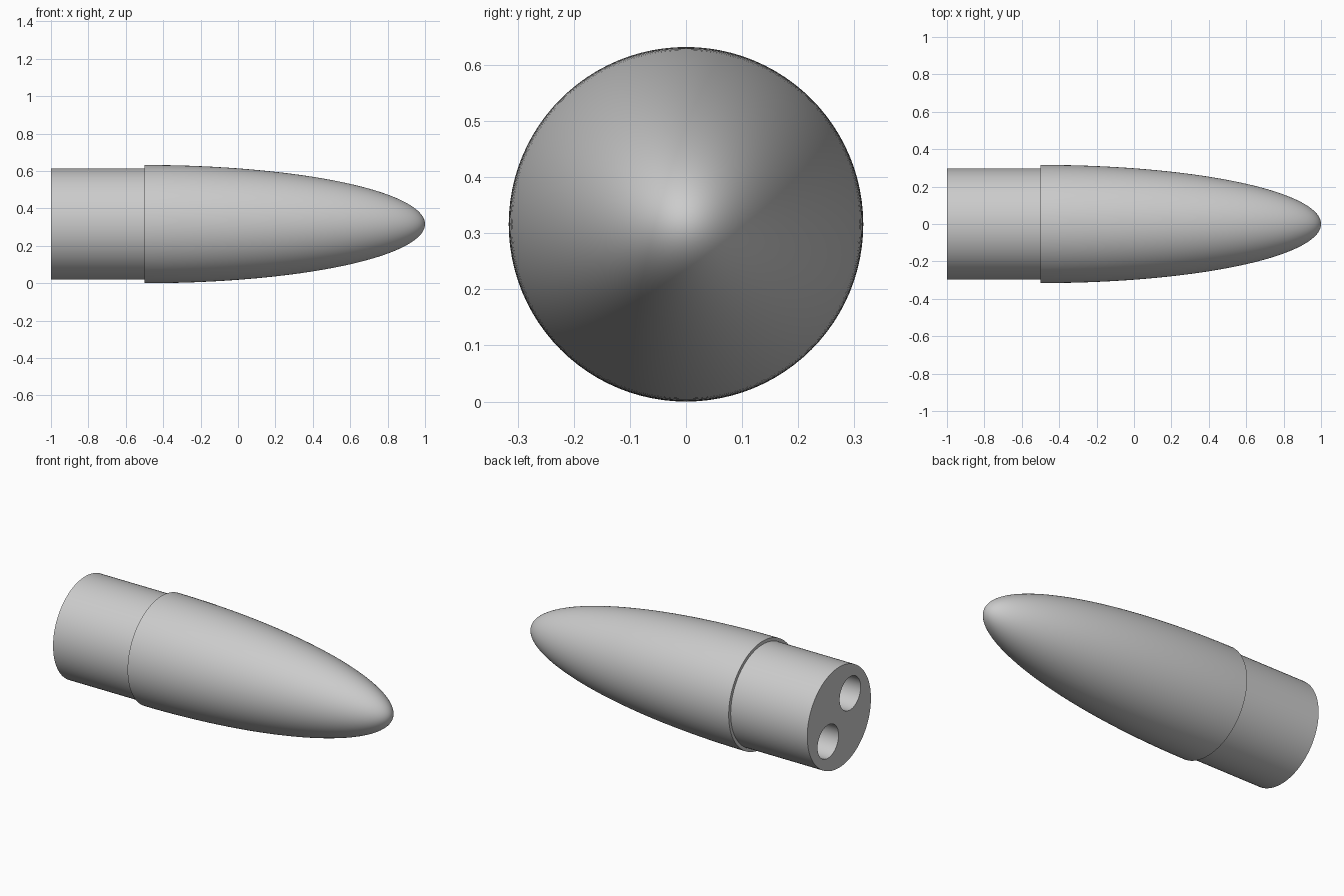
import bpy, bmesh, math
from mathutils import Matrix

cube = bpy.data.objects.get("Cube")
if cube:
    bpy.data.objects.remove(cube, do_unlink=True)

AXIS_Z = 0.316     # height of the long axis
NOSE_R = 0.316
NOSE_LEN = 1.5
STEP_X = -0.5      # where nose meets shoulder
SHOULDER_R = 0.297
HOLE_R = 0.098

grey = bpy.data.materials.new("plain grey")
grey.use_nodes = True
grey.diffuse_color = (0.6, 0.6, 0.6, 1)
grey.node_tree.nodes["Principled BSDF"].inputs["Base Color"].default_value = (0.6, 0.6, 0.6, 1)


def rod(name, radius, x0, x1, y=0, z=AXIS_Z, sides=96):
    """Closed cylinder along x."""
    bpy.ops.mesh.primitive_cylinder_add(
        vertices=sides, radius=radius, depth=x1 - x0,
        location=((x0 + x1) / 2, y, z), rotation=(0, math.pi / 2, 0))
    obj = bpy.context.object
    obj.name = name
    return obj


def finish(obj):
    bpy.ops.object.select_all(action='DESELECT')
    obj.select_set(True)
    bpy.context.view_layer.objects.active = obj
    if not obj.data.materials:
        obj.data.materials.append(grey)
    bpy.ops.object.shade_smooth_by_angle(angle=math.radians(35))


# Nose: half an ellipse spun around the long axis, closed at the back
bm = bmesh.new()
steps = 48
profile = [bm.verts.new((0, 0, 0))]
for i in range(steps + 1):
    a = math.pi / 2 * i / steps
    profile.append(bm.verts.new((NOSE_LEN * math.sin(a), 0, NOSE_R * math.cos(a))))
edges = [bm.edges.new(pair) for pair in zip(profile, profile[1:])]
bmesh.ops.spin(bm, geom=profile + edges, cent=(0, 0, 0), axis=(1, 0, 0),
               angle=2 * math.pi, steps=96)
bmesh.ops.remove_doubles(bm, verts=bm.verts, dist=0.0001)
bmesh.ops.recalc_face_normals(bm, faces=bm.faces)
bmesh.ops.transform(bm, matrix=Matrix.Translation((STEP_X, 0, AXIS_Z)), verts=bm.verts)
mesh = bpy.data.meshes.new("nose_cone")
bm.to_mesh(mesh)
bm.free()
nose = bpy.data.objects.new("nose_cone", mesh)
bpy.context.collection.objects.link(nose)
finish(nose)

# Shoulder: narrower cylinder with two diagonal bores
shoulder = rod("shoulder", SHOULDER_R, -1, STEP_X)
shoulder.data.materials.append(grey)
for side in (-1, 1):
    cutter = rod("bore_cutter", HOLE_R, -1.1, STEP_X + 0.1,
                 y=side * 0.103, z=AXIS_Z - side * 0.103, sides=64)
    cutter.hide_render = True
    cut = shoulder.modifiers.new("bore", 'BOOLEAN')
    cut.operation = 'DIFFERENCE'
    cut.solver = 'EXACT'
    cut.object = cutter
    bpy.context.view_layer.objects.active = shoulder
    bpy.ops.object.modifier_apply(modifier=cut.name)
    bpy.data.objects.remove(cutter, do_unlink=True)
finish(shoulder)
